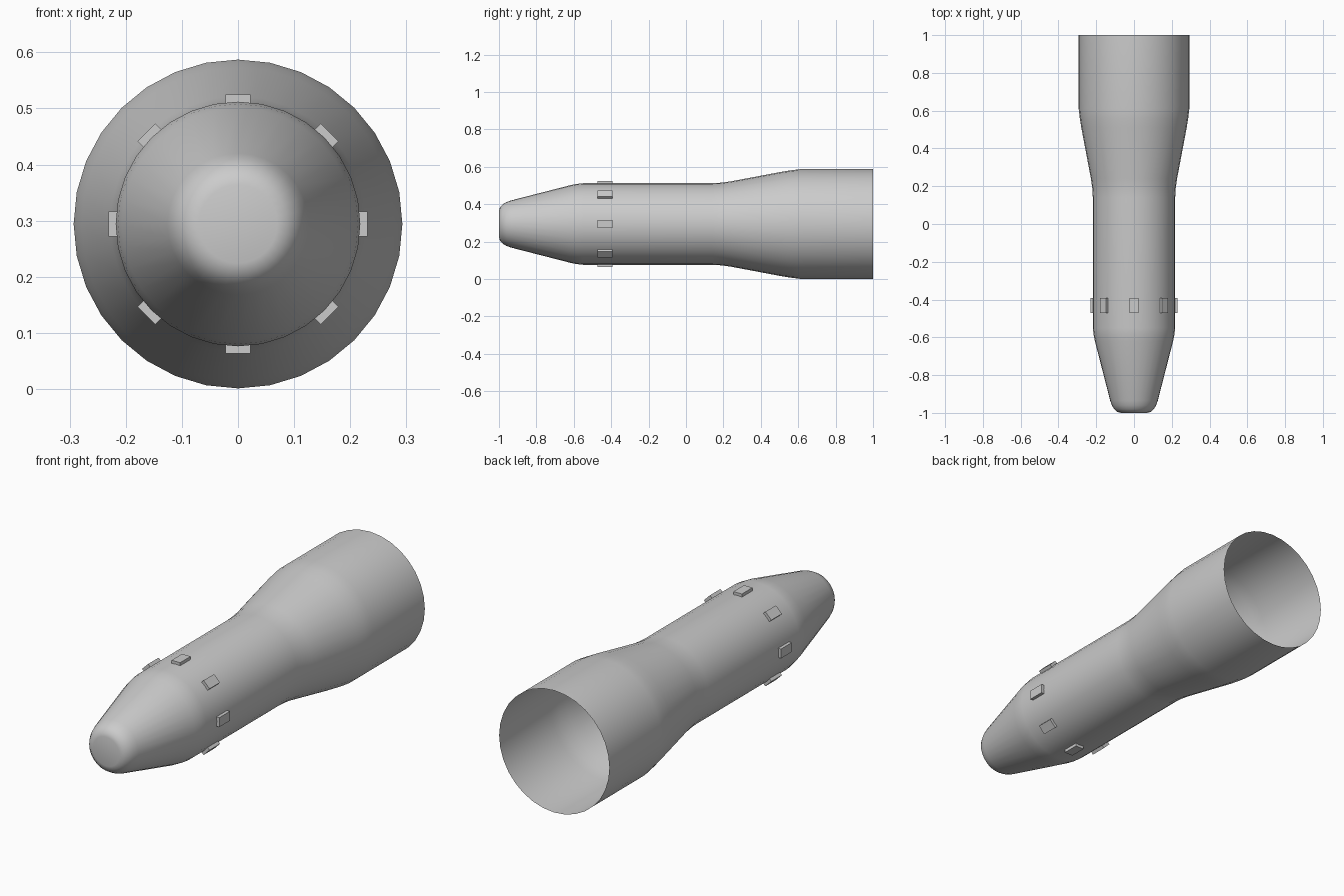
import bpy, bmesh, math
from mathutils import Matrix, Vector

if "Cube" in bpy.data.objects:
    bpy.data.objects.remove(bpy.data.objects["Cube"])

CZ = 0.294   # height of the long axis
SIDES = 32

# (y, radius) from the nose to the open rear rim
profile = [(-1, 0.07), (-0.995, 0.088), (-0.98, 0.105), (-0.96, 0.117), (-0.935, 0.126),
           (-0.62, 0.207), (-0.585, 0.214), (-0.55, 0.218), (0.14, 0.218),
           (0.19, 0.221), (0.24, 0.228), (0.51, 0.279), (0.56, 0.287),
           (0.61, 0.293), (1, 0.293)]


def finish(bm, name, angle):
    mesh = bpy.data.meshes.new(name)
    bm.normal_update()
    bm.to_mesh(mesh)
    bm.free()
    ob = bpy.data.objects.new(name, mesh)
    bpy.context.collection.objects.link(ob)
    bpy.ops.object.select_all(action='DESELECT')
    ob.select_set(True)
    bpy.context.view_layer.objects.active = ob
    bpy.ops.object.shade_smooth_by_angle(angle=math.radians(angle))
    return ob


# Hollow body: revolved profile, closed at the nose, open at the rear
bm = bmesh.new()
rings = []
for y, r in profile:
    rings.append([bm.verts.new((r * math.sin(a), y, CZ + r * math.cos(a)))
                  for a in (2 * math.pi * i / SIDES for i in range(SIDES))])
for a, b in zip(rings, rings[1:]):
    for i in range(SIDES):
        j = (i + 1) % SIDES
        bm.faces.new((a[i], a[j], b[j], b[i]))
bm.faces.new(rings[0])
bmesh.ops.recalc_face_normals(bm, faces=bm.faces)
finish(bm, "body_shell", 50)

# Ring of eight small raised tabs
for k in range(8):
    bm = bmesh.new()
    m = (Matrix.Translation((0, 0, CZ)) @ Matrix.Rotation(k * math.pi / 4, 4, 'Y')
         @ Matrix.Translation((0, -0.432, 0.222)) @ Matrix.Diagonal((0.045, 0.08, 0.018, 1)))
    bmesh.ops.create_cube(bm, size=1, matrix=m)
    finish(bm, f"tab_{k + 1}", 30)
